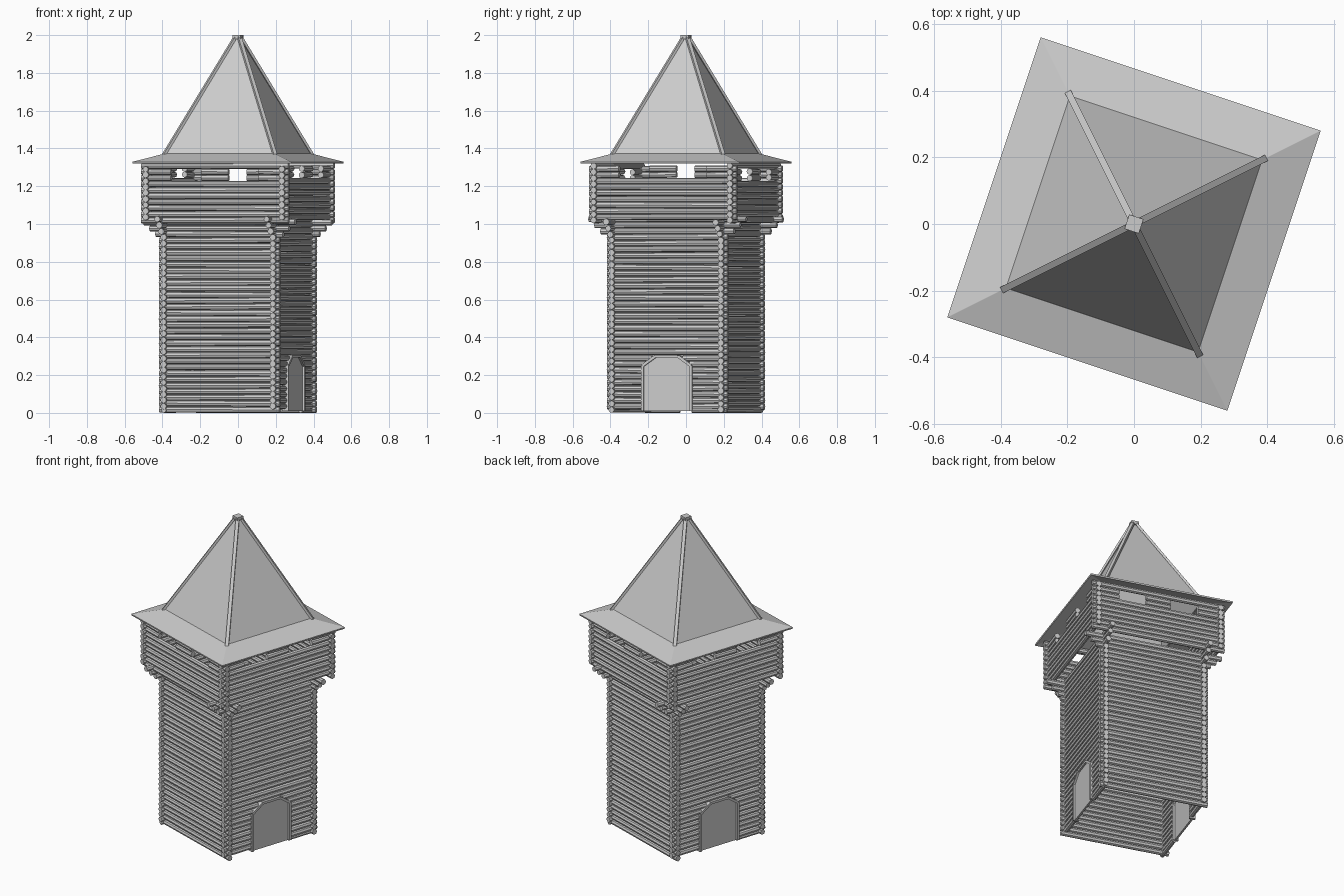
import bpy, bmesh, math, random
from mathutils import Matrix, Vector

if "Cube" in bpy.data.objects:
    bpy.data.objects.remove(bpy.data.objects["Cube"])

random.seed(4)
ROT = Matrix.Rotation(math.radians(-18.43), 4, 'Z')   # tower stands turned
PITCH = 0.032


def finish(bm, name):
    bmesh.ops.recalc_face_normals(bm, faces=bm.faces)
    bm.transform(ROT)
    me = bpy.data.meshes.new(name)
    bm.to_mesh(me)
    bm.free()
    ob = bpy.data.objects.new(name, me)
    bpy.context.collection.objects.link(ob)
    return ob


def log(bm, a, b, r=0.0165):
    """Eight-sided, slightly tapered log from a to b."""
    a, b = Vector(a), Vector(b)
    d = b - a
    m = Matrix.Translation((a + b) / 2) @ d.to_track_quat('Z', 'X').to_matrix().to_4x4()
    bmesh.ops.create_cone(bm, cap_ends=True, segments=8, depth=d.length, matrix=m,
                          radius1=r * random.uniform(0.93, 1.06),
                          radius2=r * random.uniform(0.93, 1.06))


def beam(bm, a, b, w, h):
    a, b = Vector(a), Vector(b)
    d = b - a
    m = Matrix.Translation((a + b) / 2) @ d.to_track_quat('X', 'Z').to_matrix().to_4x4()
    bmesh.ops.create_cube(bm, size=1, matrix=m @ Matrix.Diagonal((d.length, w, h, 1)))


def log_row(bm, along, off, z, half, holes=()):
    """One course of a wall, broken where it meets holes."""
    cuts = [-half] + [c for hole in holes for c in hole] + [half]
    for s, e in zip(cuts[::2], cuts[1::2]):
        za, zb = z + random.uniform(-.002, .002), z + random.uniform(-.002, .002)
        if along == 'x':
            log(bm, (s, off, za), (e, off, zb))
        else:
            log(bm, (off, s, za), (off, e, zb))


def door_half(z):
    return 0.135 if z < 0.25 else 0.135 - (z - 0.25) * 1.2


# Main log body: courses alternate by half a log, top ones step out as corbels
W = 0.305
bm = bmesh.new()
for i in range(32):
    for along, z in (('x', 0.018 + i * PITCH), ('y', 0.034 + i * PITCH)):
        half = 0.335 if z < 0.945 else 0.37 + (z - 0.96) * 1.05
        for side in (-W, W):
            holes = ()
            if along == 'y' and z < 0.3:
                holes = ((-door_half(z), door_half(z)),)
            log_row(bm, along, side, z, half, holes)
# half-height sill logs under the door walls
for s in (-1, 1):
    log(bm, (s * W, s * 0.135, 0.013), (s * W, s * 0.33, 0.013), 0.013)
finish(bm, "tower_body_logs")

# Overhanging upper storey with two loopholes in each wall
W2 = 0.38
bm = bmesh.new()
for i in range(10):
    for along, z in (('x', 1.02 + i * PITCH), ('y', 1.036 + i * PITCH)):
        if z > 1.322:
            continue
        holes = ((-0.245, -0.075), (0.075, 0.245)) if abs(z - 1.262) < 0.031 else ()
        for side in (-W2, W2):
            log_row(bm, along, side, z, 0.41, holes)
finish(bm, "upper_storey_logs")

# Doors with chamfered arch frames on two opposite sides
ARCH = [(-.135, .01), (-.135, .25), (-.063, .30), (.063, .30), (.135, .25), (.135, .01)]
for s, name in ((1, "right"), (-1, "left")):
    bm = bmesh.new()
    f = bm.faces.new([bm.verts.new((s * 0.305, y, z)) for y, z in ARCH])
    ext = bmesh.ops.extrude_face_region(bm, geom=[f])
    vs = [g for g in ext['geom'] if isinstance(g, bmesh.types.BMVert)]
    bmesh.ops.translate(bm, verts=vs, vec=(s * 0.012, 0, 0))
    finish(bm, name + "_door")
    bm = bmesh.new()
    for (y0, z0), (y1, z1) in zip(ARCH, ARCH[1:]):
        beam(bm, (s * 0.31, y0, z0), (s * 0.31, y1, z1),
             *((0.036, 0.015) if abs(y1 - y0) > 0.01 else (0.015, 0.036)))
    finish(bm, name + "_door_frame")


def roof_shell(name, rings, thick):
    """Square rings (half side, z) joined into a four-sided shell."""
    bm = bmesh.new()
    loops = [[bm.verts.new((h * x, h * y, z)) for x, y in
              ((-1, -1), (1, -1), (1, 1), (-1, 1))] for h, z in rings]
    for lo, hi in zip(loops, loops[1:]):
        for k in range(4):
            bm.faces.new((lo[k], lo[(k + 1) % 4], hi[(k + 1) % 4], hi[k]))
    ob = finish(bm, name)
    mod = ob.modifiers.new("thickness", 'SOLIDIFY')
    mod.thickness = thick
    mod.offset = -1


# Steep pyramid roof and its flared eave skirt
roof_shell("roof_pyramid", [(0.308, 1.365), (0.004, 1.99)], 0.008)
roof_shell("roof_eave", [(0.4427, 1.329), (0.30, 1.375)], 0.010)

# Hip boards and cap block
bm = bmesh.new()
for x in (-1, 1):
    for y in (-1, 1):
        beam(bm, (0.31 * x, 0.31 * y, 1.367), (0.012 * x, 0.012 * y, 1.988), 0.02, 0.014)
finish(bm, "roof_hip_boards")
bm = bmesh.new()
bmesh.ops.create_cube(bm, size=1, matrix=Matrix.Translation((0, 0, 1.99))
                      @ Matrix.Diagonal((0.045, 0.045, 0.02, 1)))
finish(bm, "roof_cap")
